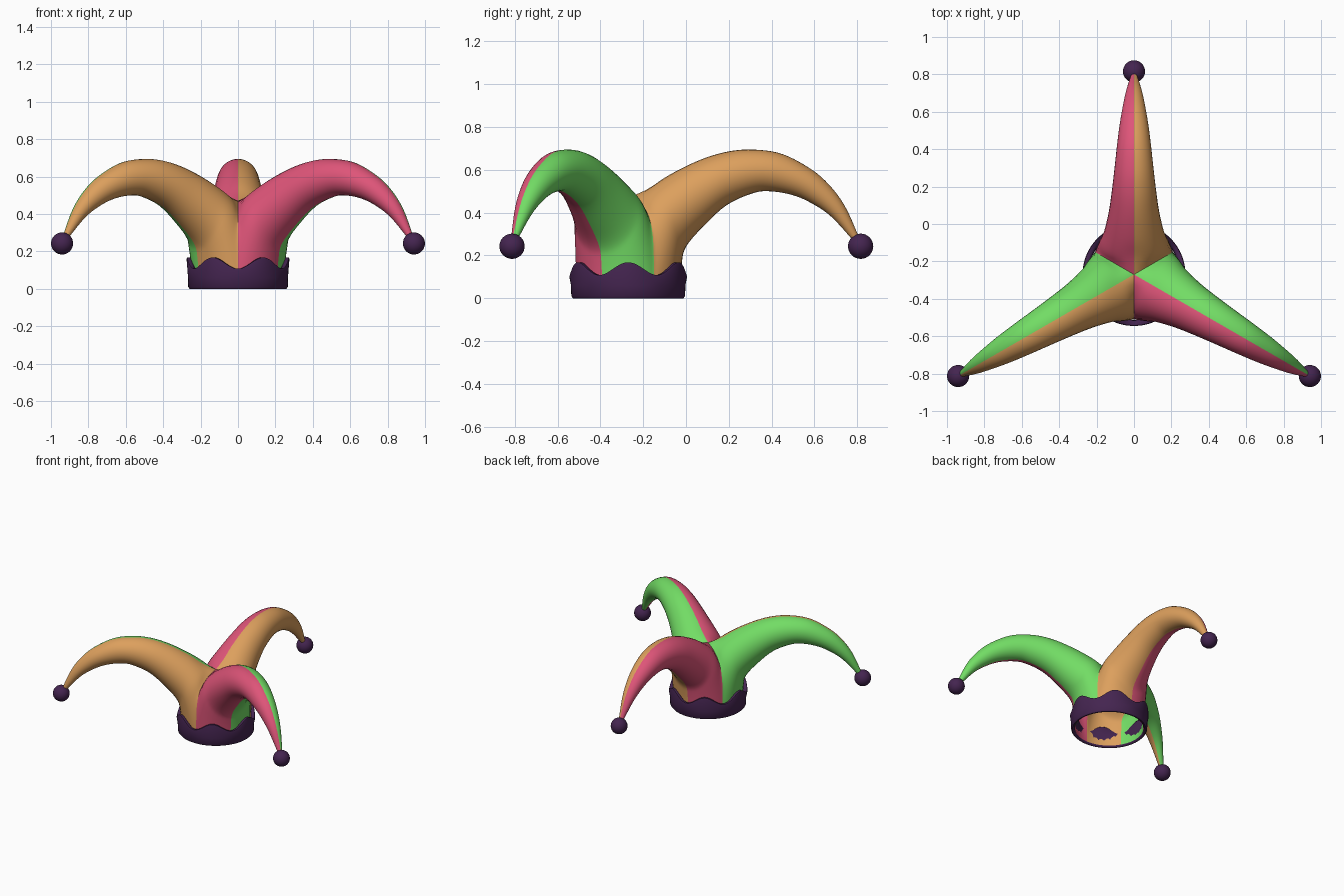
import bpy, bmesh, math
from mathutils import Vector

if "Cube" in bpy.data.objects:
    bpy.data.objects.remove(bpy.data.objects["Cube"])

CY = -0.27  # hat axis sits forward of the origin


def material(name, rgb):
    m = bpy.data.materials.new(name)
    m.diffuse_color = (*rgb, 1)
    m.use_nodes = True
    m.node_tree.nodes["Principled BSDF"].inputs["Base Color"].default_value = m.diffuse_color
    return m


orange = material("orange", (0.72, 0.35, 0.11))
pink = material("pink", (0.73, 0.09, 0.19))
green = material("green", (0.17, 0.72, 0.13))
purple = material("dark purple", (0.058, 0.018, 0.08))


def finish(bm, name, mats, angle):
    bmesh.ops.remove_doubles(bm, verts=bm.verts, dist=0.0005)
    bmesh.ops.recalc_face_normals(bm, faces=bm.faces)
    me = bpy.data.meshes.new(name)
    bm.to_mesh(me)
    bm.free()
    ob = bpy.data.objects.new(name, me)
    bpy.context.collection.objects.link(ob)
    for m in mats:
        me.materials.append(m)
    bpy.ops.object.select_all(action='DESELECT')
    ob.select_set(True)
    bpy.context.view_layer.objects.active = ob
    bpy.ops.object.shade_smooth_by_angle(angle=math.radians(angle))
    return ob


# Half sections of one horn in (outward, sideways, up) coordinates
N = 16
crease = [(0, .47), (.05, .463), (.1, .447), (.15, .42), (.19, .385), (.218, .335),
          (.232, .28), (.238, .22), (.24, .15), (.24, .08), (.24, .01)]
mouth = [Vector((r * .5, r * math.sin(math.pi / 3), z)) for r, z in crease]
for j in range(1, 7):
    a = math.pi / 3 * (1 - j / 6)
    mouth.append(Vector((.24 * math.cos(a), .24 * math.sin(a), .01)))
# top point, underside point, half width
rings = [(.09, .51, .25, .16, .185), (.19, .575, .27, .24, .16), (.32, .64, .35, .335, .135),
         (.44, .68, .46, .435, .118), (.56, .695, .58, .49, .104), (.70, .68, .66, .50, .092),
         (.82, .625, .765, .483, .078), (.92, .55, .855, .445, .062),
         (1.01, .435, .95, .38, .042), (1.085, .27, 1.06, .26, .013)]
sections = [mouth]
for tx, tz, bx, bz, w in rings:
    T, B = Vector((tx, 0, tz)), Vector((bx, 0, bz))
    sections.append([(T + B) / 2 + (T - B) / 2 * math.cos(math.pi * j / N)
                     + Vector((0, w * math.sin(math.pi * j / N), 0)) for j in range(N + 1)])


def smooth_loft(secs, steps):
    pad = [[2 * a - b for a, b in zip(secs[0], secs[1])]] + secs
    pad.append([2 * a - b for a, b in zip(secs[-1], secs[-2])])
    out = []
    for i in range(1, len(pad) - 2):
        for s in range(steps):
            t = s / steps
            out.append([b + .5 * t * (c - a + t * (2 * a - 5 * b + 4 * c - d + t * (3 * (b - c) + d - a)))
                        for a, b, c, d in zip(*pad[i - 1:i + 3])])
    return out + [secs[-1]]


loft = smooth_loft(sections, 5)

# Three-horned cap, each horn split into two colours along its ridge
bm = bmesh.new()
for deg, right, left in ((90, 0, 1), (210, 2, 0), (330, 1, 2)):
    a = math.radians(deg)
    ca, sa = math.cos(a), math.sin(a)
    for side, colour in ((-1, right), (1, left)):
        grid = [[bm.verts.new((p.x * ca - side * p.y * sa, CY + p.x * sa + side * p.y * ca, p.z))
                 for p in sec] for sec in loft]
        for r0, r1 in zip(grid, grid[1:]):
            for j in range(N):
                q = [r0[j], r0[j + 1], r1[j + 1], r1[j]]
                f = bm.faces.new(q if side > 0 else q[::-1])
                f.material_index = colour
finish(bm, "horned_cap", [orange, pink, green], 50)

# Wavy head band
bm = bmesh.new()
M = 120
cols = []
for i in range(M):
    th = 2 * math.pi * i / M
    top = .138 - .03 * math.cos(6 * th)
    prof = [(.243, .008), (.25, 0), (.258, 0), (.266, .01), (.267, .06), (.275, top - .008),
            (.272, top), (.255, top), (.245, top - .01)]
    cols.append([bm.verts.new((r * math.sin(th), CY - r * math.cos(th), z)) for r, z in prof])
for i in range(M):
    c0, c1 = cols[i], cols[(i + 1) % M]
    for k in range(len(c0)):
        n = (k + 1) % len(c0)
        bm.faces.new((c0[k], c1[k], c1[n], c0[n]))
finish(bm, "head_band", [purple], 50)

# Pompom balls on the horn tips
for deg, label in ((90, "back"), (210, "left"), (330, "right")):
    a = math.radians(deg)
    bm = bmesh.new()
    bmesh.ops.create_uvsphere(bm, u_segments=32, v_segments=16, radius=.059)
    bmesh.ops.translate(bm, verts=bm.verts,
                        vec=(1.086 * math.cos(a), CY + 1.086 * math.sin(a), .243))
    finish(bm, "tip_ball_" + label, [purple], 60)
